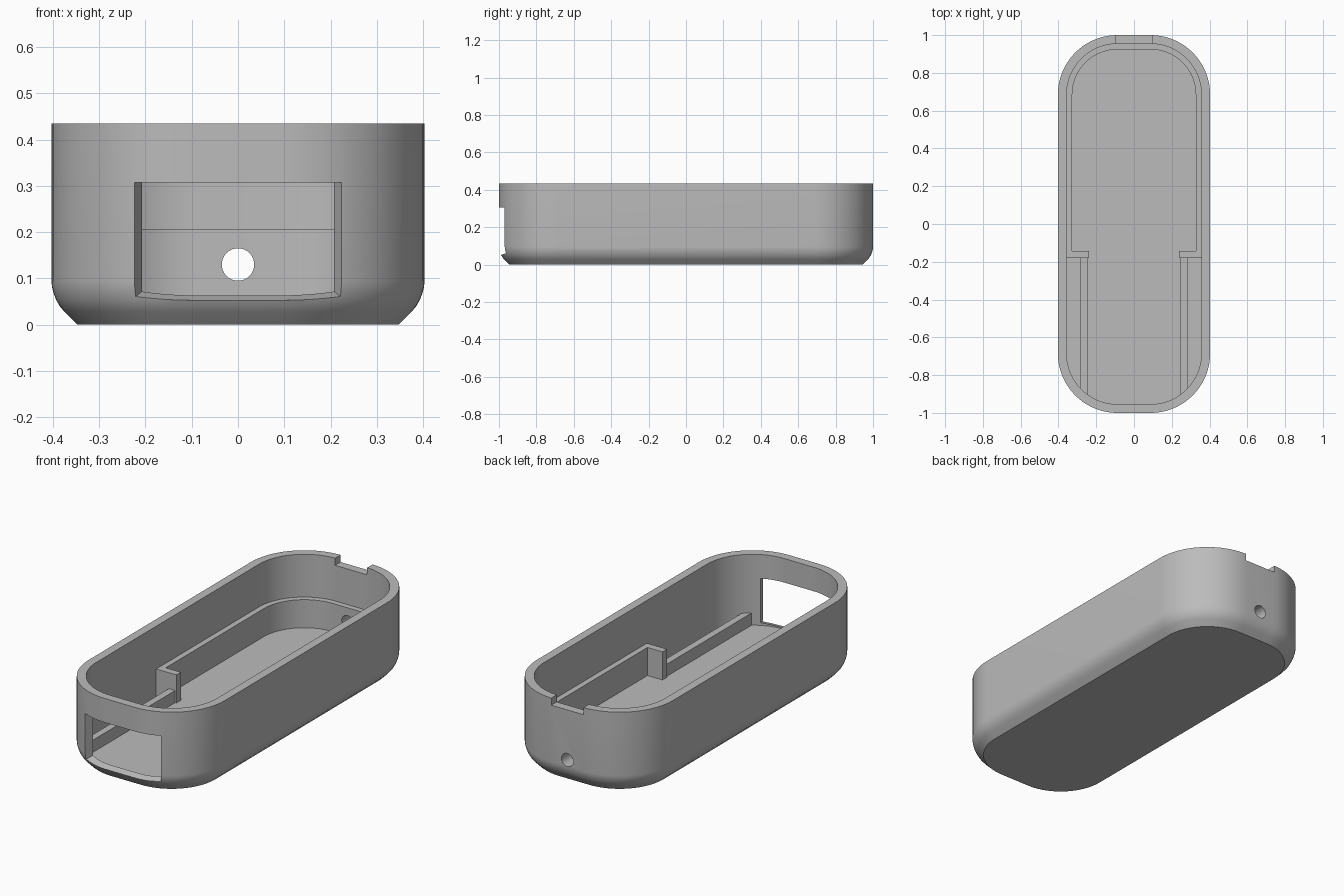
import bpy, bmesh, math

cube = bpy.data.objects.get("Cube")
if cube:
    bpy.data.objects.remove(cube, do_unlink=True)

HX, HY, R, TOP = 0.403, 1.0, 0.315, 0.435
WALL, FLOOR, LEDGE_Z = 0.046, 0.057, 0.207

grey = bpy.data.materials.new("plain_grey")
grey.use_nodes = True
grey.diffuse_color = (0.5, 0.5, 0.5, 1)
grey.node_tree.nodes["Principled BSDF"].inputs["Base Color"].default_value = (0.5, 0.5, 0.5, 1)


def make(name, bm):
    bmesh.ops.recalc_face_normals(bm, faces=bm.faces[:])
    mesh = bpy.data.meshes.new(name)
    bm.to_mesh(mesh)
    bm.free()
    mesh.materials.append(grey)
    ob = bpy.data.objects.new(name, mesh)
    bpy.context.collection.objects.link(ob)
    return ob


def activate(ob):
    bpy.ops.object.select_all(action='DESELECT')
    ob.select_set(True)
    bpy.context.view_layer.objects.active = ob


def corner(inset, start, sx, sy, steps=20):
    """Quarter arc of the rounded outline at the given inset."""
    r = R - inset
    angles = [math.radians(start + 90 * i / steps) for i in range(steps + 1)]
    return [(sx * (HX - R) + r * math.cos(a), sy * (HY - R) + r * math.sin(a)) for a in angles]


def outline(inset):
    return (corner(inset, 0, 1, 1) + corner(inset, 90, -1, 1)
            + corner(inset, 180, -1, -1) + corner(inset, 270, 1, -1))


def loft(name, sections):
    """Bridge matching rings of 3D points and cap both ends."""
    bm = bmesh.new()
    rings = [[bm.verts.new(p) for p in ring] for ring in sections]
    n = len(rings[0])
    for a, b in zip(rings, rings[1:]):
        for i in range(n):
            j = (i + 1) % n
            bm.faces.new((a[i], a[j], b[j], b[i]))
    bm.faces.new(rings[0])
    bm.faces.new(rings[-1])
    return make(name, bm)


def prism(name, points, z0, z1):
    return loft(name, [[(x, y, z) for x, y in points] for z in (z0, z1)])


def box(name, x0, x1, y0, y1, z0, z1):
    return prism(name, [(x0, y0), (x1, y0), (x1, y1), (x0, y1)], z0, z1)


def cut(target, cutter):
    cutter.hide_render = True
    mod = target.modifiers.new("cut", 'BOOLEAN')
    mod.operation, mod.solver, mod.object = 'DIFFERENCE', 'EXACT', cutter
    activate(target)
    bpy.ops.object.modifier_apply(modifier=mod.name)


# Open tray shell with a rounded, chamfered underside
profile = [(0.056, 0), (0.028, 0.028), (0.018, 0.04), (0.010, 0.054), (0.004, 0.07),
           (0.001, 0.083), (0, 0.095), (0, TOP), (WALL, TOP), (WALL, FLOOR)]
shell = loft("tray_shell", [[(x, y, z) for x, y in outline(i)] for i, z in profile])

# Inner ledge wrapping the back half, ending in two short tabs
outer = corner(WALL - 0.01, 0, 1, 1) + corner(WALL - 0.01, 90, -1, 1)
inner = corner(WALL + 0.03, 0, 1, 1) + corner(WALL + 0.03, 90, -1, 1)
side, lip = outer[0][0], inner[0][0]
tab_x, tab_front, tab_back = 0.238, -0.18, -0.142
path = ([(side, tab_front)] + outer + [(-side, tab_front), (-tab_x, tab_front), (-tab_x, tab_back), (-lip, tab_back)]
        + inner[::-1] + [(lip, tab_back), (tab_x, tab_back), (tab_x, tab_front)])
ledge = prism("inner_ledge", path, FLOOR - 0.01, LEDGE_Z)

# Low rails running from the tabs to the front wall
for label, s in (("left", 1), ("right", -1)):
    x0, x1 = sorted((s * 0.245, s * 0.282))
    box(label + "_rail", x0, x1, -0.915, tab_front + 0.01, FLOOR - 0.01, 0.122)

# Tapered front opening
port = []
for y in (-1.1, -0.9):
    w = 0.222 - 0.37 * (y + 0.965)
    z = 0.053 + 0.3 * (y + 0.988)
    port.append([(-w, y, z), (w, y, z), (w, y, 0.307), (-w, y, 0.307)])
port_cutter = loft("port_cutter", port)

# Notch in the back rim
notch_cutter = box("notch_cutter", -0.095, 0.095, 0.9, 1.1, TOP - 0.038, TOP + 0.1)

# Round hole through the back wall and ledge
circle = [(0.035 * math.cos(math.tau * i / 40), 0.13 + 0.035 * math.sin(math.tau * i / 40)) for i in range(40)]
hole_cutter = loft("hole_cutter", [[(x, y, z) for x, z in circle] for y in (0.85, 1.1)])

for cutter in (port_cutter, notch_cutter, hole_cutter):
    cut(shell, cutter)
cut(ledge, hole_cutter)
for cutter in (port_cutter, notch_cutter, hole_cutter):
    bpy.data.objects.remove(cutter, do_unlink=True)

for ob in (shell, ledge):
    activate(ob)
    bpy.ops.object.shade_smooth_by_angle(angle=math.radians(25))
